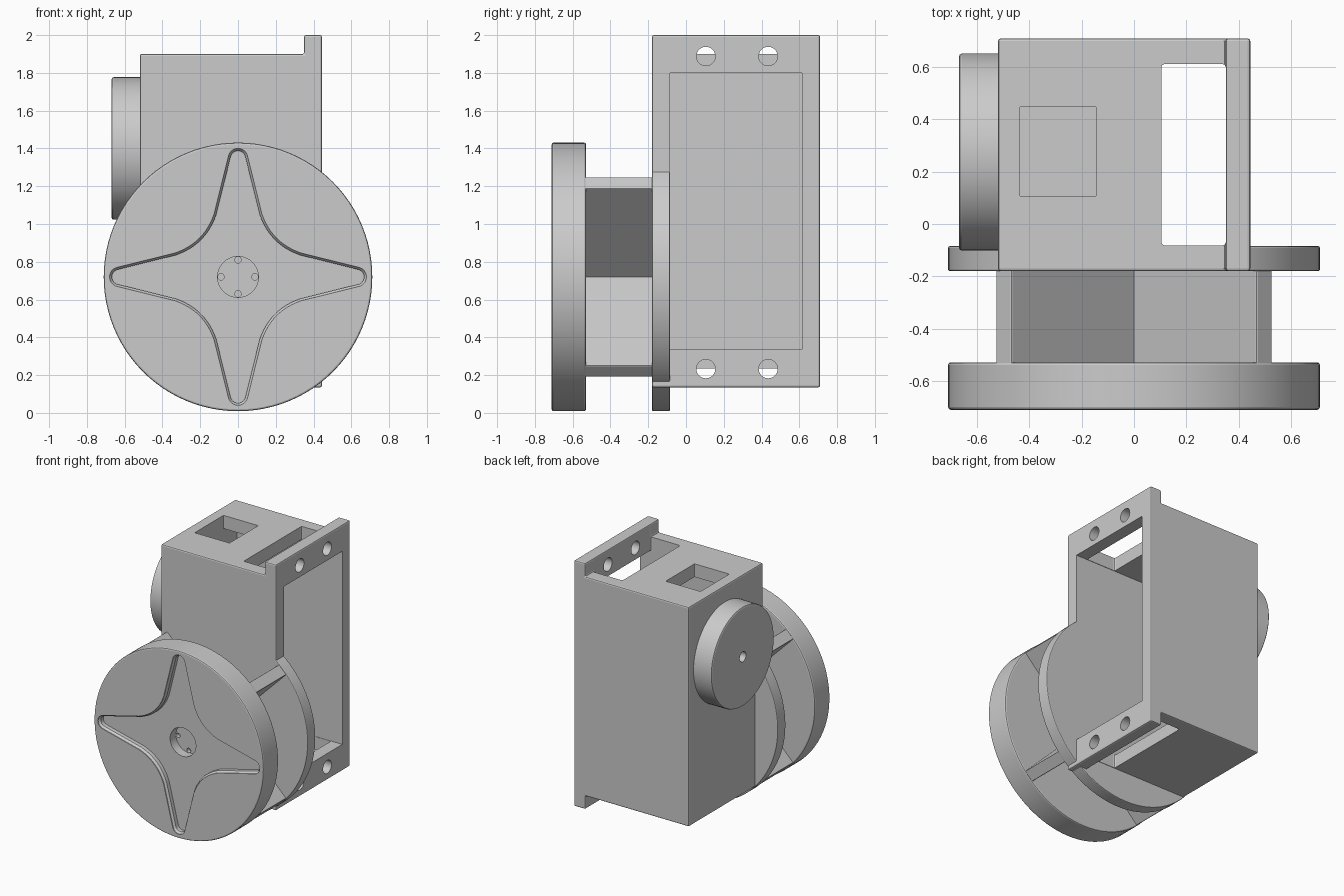
import bpy, bmesh, math
from mathutils import Matrix, Vector

cube = bpy.data.objects.get("Cube")
if cube:
    bpy.data.objects.remove(cube, do_unlink=True)

grey = bpy.data.materials.new("plain grey")
grey.use_nodes = True
COLOR = (0.6, 0.6, 0.6, 1)
grey.diffuse_color = COLOR
for node in grey.node_tree.nodes:
    if node.type == 'BSDF_PRINCIPLED':
        node.inputs["Base Color"].default_value = COLOR

HUB_Z = 0.72


def bake(obj):
    """Apply every modifier on an object."""
    deps = bpy.context.evaluated_depsgraph_get()
    deps.update()
    mesh = bpy.data.meshes.new_from_object(obj.evaluated_get(deps))
    obj.modifiers.clear()
    obj.data = mesh


def make(name, bm, bevel=0.0):
    bmesh.ops.recalc_face_normals(bm, faces=bm.faces[:])
    mesh = bpy.data.meshes.new(name)
    bm.to_mesh(mesh)
    bm.free()
    mesh.materials.append(grey)
    obj = bpy.data.objects.new(name, mesh)
    bpy.context.collection.objects.link(obj)
    if bevel:
        mod = obj.modifiers.new("Bevel", 'BEVEL')
        mod.width = bevel
        mod.segments = 2
        mod.limit_method = 'ANGLE'
        mod.angle_limit = math.radians(40)
        bake(obj)
    return obj


def box(name, x, y, z, bevel=0.0, turn=None):
    """Box from ranges, optionally turned about the hub axis."""
    bm = bmesh.new()
    bmesh.ops.create_cube(bm, size=1)
    for v in bm.verts:
        v.co = Vector([r[0] + (c + 0.5) * (r[1] - r[0]) for c, r in zip(v.co, (x, y, z))])
    if turn:
        bmesh.ops.rotate(bm, verts=bm.verts[:], cent=(0, 0, HUB_Z),
                         matrix=Matrix.Rotation(turn, 3, 'Y'))
    return make(name, bm, bevel)


def cylinder(name, axis, center, radius, depth, bevel=0.0, sides=96):
    bm = bmesh.new()
    rot = Matrix.Rotation(math.pi / 2, 4, 'Y' if axis == 'X' else 'X')
    bmesh.ops.create_cone(bm, cap_ends=True, segments=sides, radius1=radius,
                          radius2=radius, depth=depth,
                          matrix=Matrix.Translation(center) @ rot)
    return make(name, bm, bevel)


def loft(name, rings, bevel=0.0):
    """Closed solid through matching rings of points."""
    bm = bmesh.new()
    loops = [[bm.verts.new(p) for p in ring] for ring in rings]
    n = len(loops[0])
    for a, b in zip(loops, loops[1:]):
        for i in range(n):
            j = (i + 1) % n
            bm.faces.new((a[i], a[j], b[j], b[i]))
    bm.faces.new(loops[0])
    bm.faces.new(loops[-1])
    return make(name, bm, bevel)


def cut(target, *cutters):
    for c in cutters:
        c.hide_render = True
        mod = target.modifiers.new("Cut", 'BOOLEAN')
        mod.operation = 'DIFFERENCE'
        mod.solver = 'EXACT'
        mod.object = c
        bake(target)
        bpy.data.objects.remove(c, do_unlink=True)


# Housing: one profile with a taller flange on its left side
profile = [(-0.52, 0.235), (0.35, 0.235), (0.35, 0.135), (0.445, 0.135),
           (0.445, 2.0), (0.35, 2.0), (0.35, 1.9), (-0.52, 1.9)]
housing = loft("housing", [[(x, y, z) for x, z in profile] for y in (-0.18, 0.71)], 0.01)

# Hollow interior, top and bottom slots, top window
cut(housing,
    box("hollow", (-0.44, 0.7), (-0.085, 0.615), (0.335, 1.8)),
    box("top_slot", (0.105, 0.351), (-0.082, 0.612), (1.76, 2.2), 0.012),
    box("bottom_slot", (0.105, 0.351), (-0.082, 0.612), (-0.1, 0.37), 0.012),
    box("window", (-0.437, -0.145), (0.105, 0.45), (1.76, 2.1), 0.006))

# Screw holes through the flange
for y in (0.105, 0.435):
    for z in (0.233, 1.888):
        cut(housing, cylinder("screw_hole", 'X', (0.4, y, z), 0.05, 0.2, sides=32))

# Round side boss with a centre hole
boss = cylinder("side_boss", 'X', (-0.587, 0.275, 1.4), 0.377, 0.166, 0.012)
cut(boss, cylinder("boss_hole", 'X', (-0.64, 0.275, 1.4), 0.038, 0.2, sides=32))

# Drum: two plates joined by crossed ribs
front_plate = cylinder("front_plate", 'Y', (0, -0.62, HUB_Z), 0.711, 0.182, 0.01)
cylinder("back_plate", 'Y', (0, -0.1325, HUB_Z), 0.711, 0.095, 0.006)
for i, angle in enumerate((math.pi / 4, -math.pi / 4)):
    box("cross_rib_%d" % (i + 1), (-0.706, 0.706), (-0.54, -0.17),
        (HUB_Z - 0.0425, HUB_Z + 0.0425), 0.006, angle)

# Four-pointed star recess: rounded tips joined by concave curves
tip, tip_r = 0.628, 0.04
arc = [(tip_r * math.sin(a), tip + tip_r * math.cos(a))
       for a in (math.radians(d) for d in range(0, 80, 13))]
p0, p1, p2 = Vector((0.115, 0.33)), Vector((0.17, 0.17)), Vector((0.33, 0.115))
curve = []
for k in range(13):
    t = k / 12
    curve.append(tuple(p0 * (1 - t) ** 2 + p1 * 2 * t * (1 - t) + p2 * t * t))
quarter = arc + curve + [(z, x) for x, z in reversed(arc[1:])]
star = []
for k in range(4):
    star += quarter
    quarter = [(z, -x) for x, z in quarter]


def star_ring(y, offset):
    ring = []
    for i, (x, z) in enumerate(star):
        ax, az = star[i - 1]
        bx, bz = star[(i + 1) % len(star)]
        n = Vector((az - bz, bx - ax)).normalized() * offset
        ring.append((x + n.x, y, HUB_Z + z + n.y))
    return ring


cut(front_plate,
    loft("star_recess", [star_ring(-0.75, 0.012), star_ring(-0.705, 0.012),
                         star_ring(-0.69, 0), star_ring(-0.66, 0)]),
    cylinder("hub_hole", 'Y', (0, -0.68, HUB_Z), 0.108, 0.18, sides=64))

# Small pin holes around the hub hole floor
for k in range(4):
    a = k * math.pi / 2
    cut(front_plate, cylinder("pin_hole", 'Y',
        (0.09 * math.cos(a), -0.59, HUB_Z + 0.09 * math.sin(a)), 0.017, 0.06, sides=20))

# Smooth round surfaces, crisp edges
for obj in bpy.context.scene.objects:
    if obj.type == 'MESH' and grey.name in obj.data.materials:
        bpy.ops.object.select_all(action='DESELECT')
        obj.select_set(True)
        bpy.context.view_layer.objects.active = obj
        bpy.ops.object.shade_smooth_by_angle(angle=math.radians(15))
